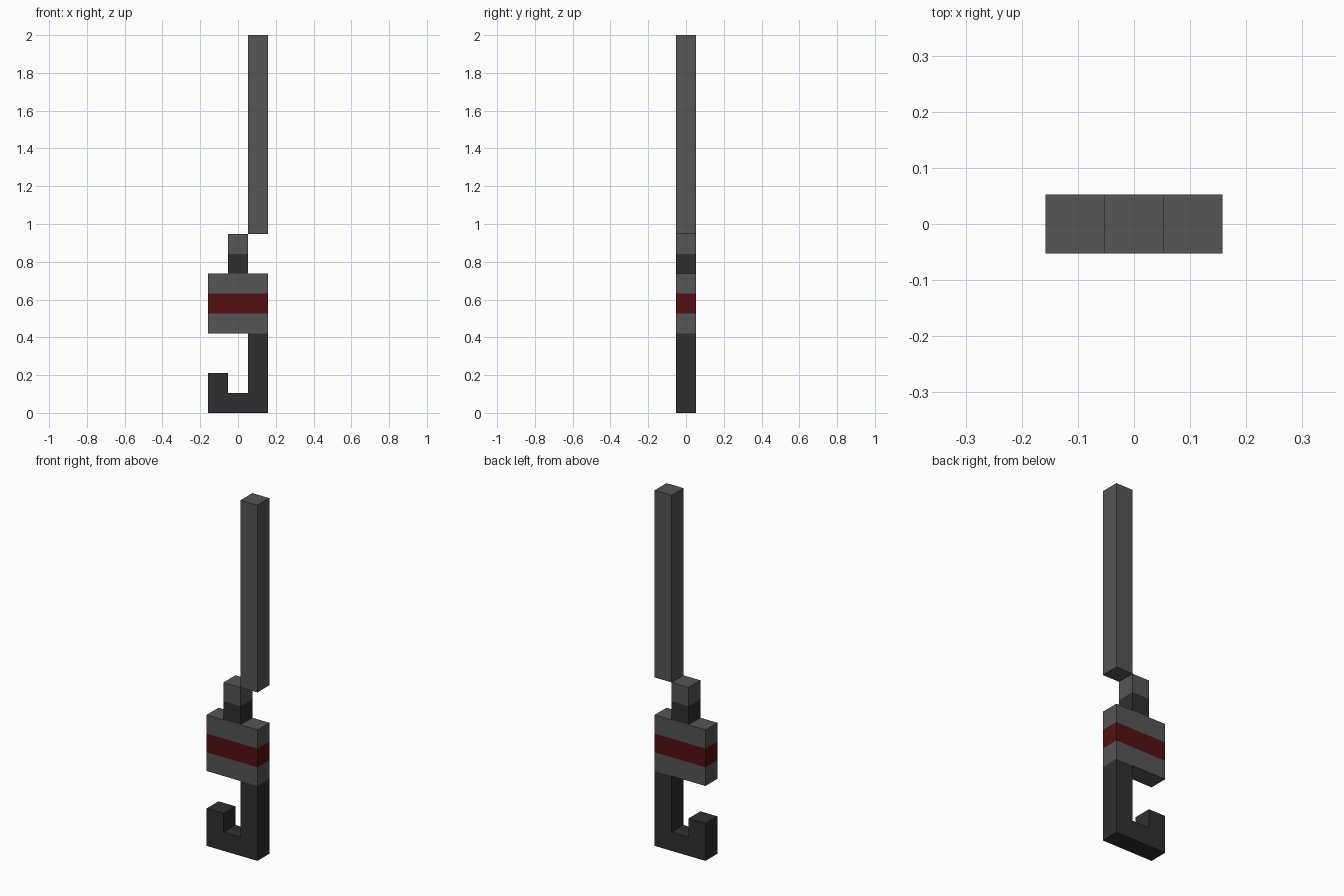
import bpy
import bmesh

cube = bpy.data.objects.get("Cube")
if cube:
    bpy.data.objects.remove(cube, do_unlink=True)

U = 2 / 19  # one block; the model is 3 x 1 x 19 blocks


def material(name, rgb):
    mat = bpy.data.materials.new(name)
    mat.use_nodes = True
    color = (*rgb, 1)
    mat.diffuse_color = color
    bsdf = next(n for n in mat.node_tree.nodes if n.type == 'BSDF_PRINCIPLED')
    bsdf.inputs["Base Color"].default_value = color
    return mat


grey = material("steel grey", (0.090, 0.090, 0.090))
dark = material("dark grey", (0.028, 0.028, 0.028))
red = material("dark red", (0.085, 0.005, 0.006))


def extrude_profile(name, points, mat):
    """Extrude a front outline, given in blocks, one block deep."""
    bm = bmesh.new()
    face = bm.faces.new([bm.verts.new((x * U, -U / 2, z * U)) for x, z in points])
    out = bmesh.ops.extrude_face_region(bm, geom=[face])
    moved = [g for g in out["geom"] if isinstance(g, bmesh.types.BMVert)]
    bmesh.ops.translate(bm, verts=moved, vec=(0, U, 0))
    bmesh.ops.recalc_face_normals(bm, faces=bm.faces)
    mesh = bpy.data.meshes.new(name)
    bm.to_mesh(mesh)
    bm.free()
    mesh.materials.append(mat)
    obj = bpy.data.objects.new(name, mesh)
    bpy.context.collection.objects.link(obj)
    return obj


def block(name, x0, x1, z0, z1, mat):
    return extrude_profile(name, [(x0, z0), (x1, z0), (x1, z1), (x0, z1)], mat)


# Hooked handle
extrude_profile("hook_handle", [(-1.5, 0), (1.5, 0), (1.5, 4), (0.5, 4),
                                (0.5, 1), (-0.5, 1), (-0.5, 2), (-1.5, 2)], dark)

# Wide banded guard
block("guard_lower", -1.5, 1.5, 4, 5, grey)
block("guard_band", -1.5, 1.5, 5, 6, red)
block("guard_upper", -1.5, 1.5, 6, 7, grey)

# Neck
block("neck_lower", -0.5, 0.5, 7, 8, dark)
block("neck_upper", -0.5, 0.5, 8, 9, grey)

# Long offset rod
block("long_rod", 0.5, 1.5, 9, 19, grey)
